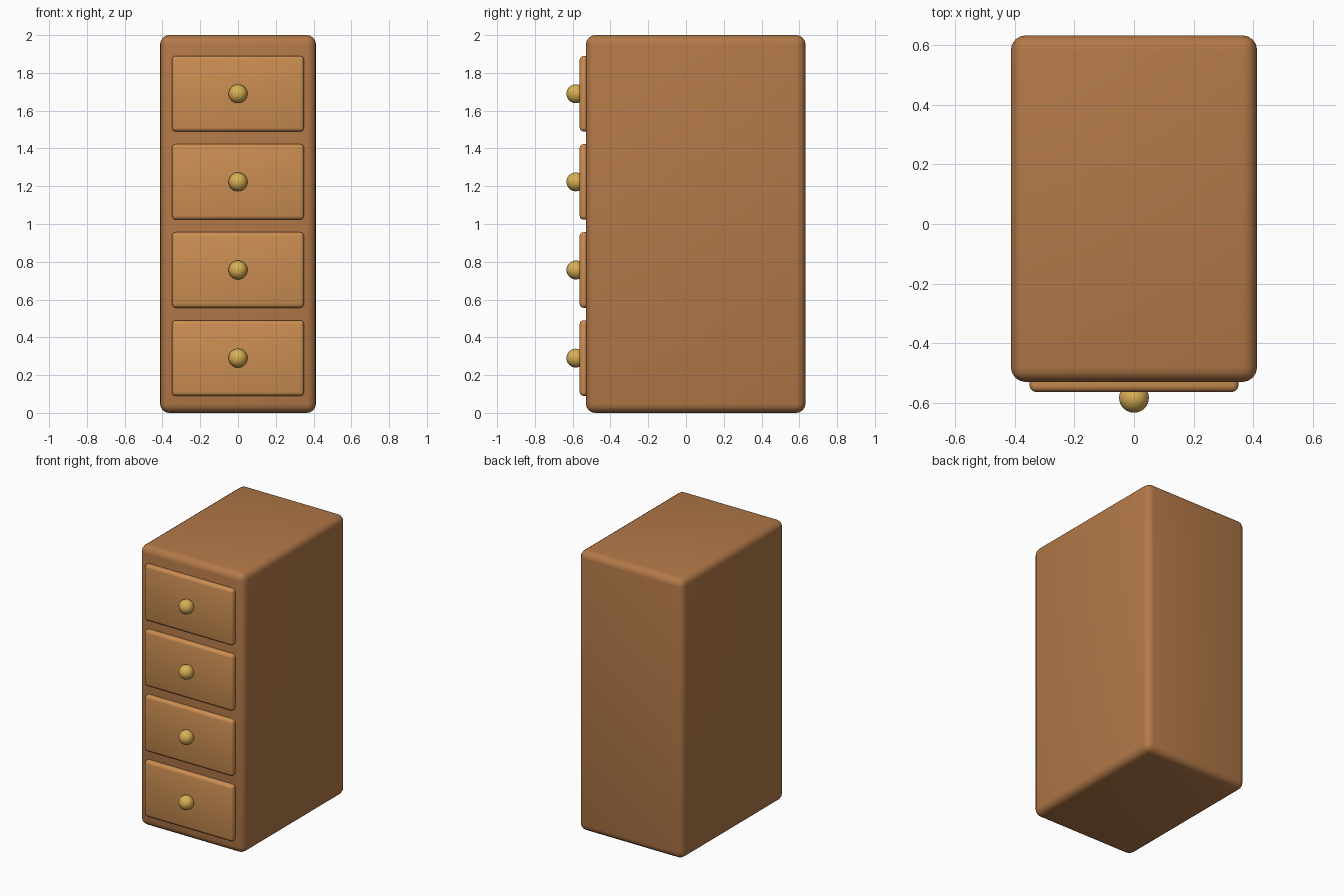
import bpy
from math import radians

if "Cube" in bpy.data.objects:
    bpy.data.objects.remove(bpy.data.objects["Cube"])


def material(name, color):
    m = bpy.data.materials.new(name)
    m.diffuse_color = (*color, 1)
    m.use_nodes = True
    m.node_tree.nodes["Principled BSDF"].inputs["Base Color"].default_value = m.diffuse_color
    return m


wood = material("wood", (0.45, 0.19, 0.065))
light_wood = material("light_wood", (0.60, 0.27, 0.085))
brass = material("brass", (0.70, 0.43, 0.09))


def rounded_box(name, lo, hi, radius, segments, mat):
    bpy.ops.mesh.primitive_cube_add(
        size=1, location=[(a + b) / 2 for a, b in zip(lo, hi)])
    ob = bpy.context.object
    ob.name = name
    ob.scale = [b - a for a, b in zip(lo, hi)]
    bpy.ops.object.transform_apply(location=False, rotation=False, scale=True)
    bevel = ob.modifiers.new("rounding", 'BEVEL')
    bevel.width = radius
    bevel.segments = segments
    bpy.ops.object.modifier_apply(modifier=bevel.name)
    ob.data.materials.append(mat)
    bpy.ops.object.shade_smooth_by_angle(angle=radians(40))
    return ob


# Cabinet body
rounded_box("cabinet_body", (-0.413, -0.53, 0), (0.413, 0.633, 2.0), 0.05, 4, wood)

# Four drawers, each with a round knob
for i in range(4):
    z = 0.29 + i * 0.4665
    rounded_box(f"drawer_front_{i + 1}", (-0.35, -0.563, z - 0.2),
                (0.35, -0.497, z + 0.2), 0.02, 3, light_wood)
    bpy.ops.mesh.primitive_uv_sphere_add(segments=24, ring_count=16, radius=0.05,
                                         location=(0, -0.583, z))
    knob = bpy.context.object
    knob.name = f"drawer_knob_{i + 1}"
    knob.data.materials.append(brass)
    bpy.ops.object.shade_smooth()
